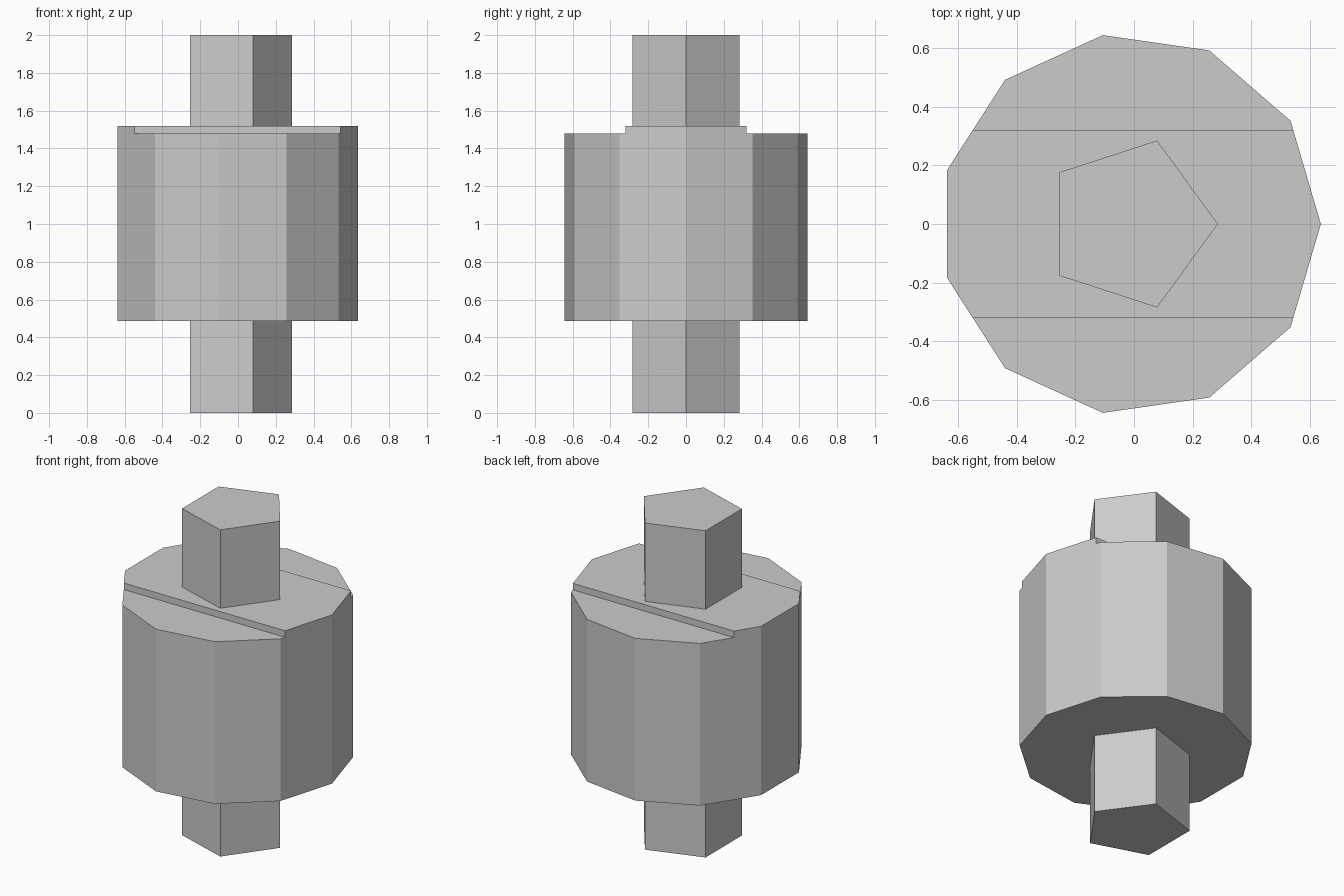
import bpy
from mathutils import Matrix

cube = bpy.data.objects.get("Cube")
if cube:
    bpy.data.objects.remove(cube, do_unlink=True)

CENTRE_X = -0.0135
BOTTOM, SHOULDER, TOP = 0.487, 1.48, 1.52
RIDGE = 0.32

# Single grey finish
grey = bpy.data.materials.new("light_grey")
grey.use_nodes = True
colour = (0.6, 0.6, 0.6, 1)
grey.diffuse_color = colour
grey.node_tree.nodes["Principled BSDF"].inputs["Base Color"].default_value = colour


def prism(name, sides, radius, z0, z1):
    """Flat-sided upright prism with one corner pointing to +x."""
    bpy.ops.mesh.primitive_cylinder_add(
        vertices=sides, radius=radius, depth=z1 - z0, location=(0, 0, 0))
    obj = bpy.context.object
    obj.name = name
    # The primitive's first corner points to +y; turn it to +x
    obj.data.transform(Matrix.Rotation(-1.5707963, 4, "Z"))
    obj.data.transform(Matrix.Translation((CENTRE_X, 0, (z0 + z1) / 2)))
    obj.data.materials.clear()
    obj.data.materials.append(grey)
    return obj


# Eleven-sided drum, and the five-sided shaft running through it
drum = prism("drum", 11, 0.65, BOTTOM, TOP)
shaft = prism("shaft", 5, 0.299, 0, 2)

# Lower the top on both sides, leaving a raised band across the middle
for side in (-1, 1):
    bpy.ops.mesh.primitive_cube_add(
        size=1, location=(0, side * (RIDGE + 0.5), SHOULDER + 0.5))
    cutter = bpy.context.object
    cutter.name = "shoulder_cutter"
    cutter.scale = (2, 1, 1)
    cutter.hide_render = True
    cutter.data.materials.append(grey)
    bpy.context.view_layer.objects.active = drum
    cut = drum.modifiers.new("shoulder", "BOOLEAN")
    cut.operation = "DIFFERENCE"
    cut.solver = "EXACT"
    cut.object = cutter
    bpy.ops.object.modifier_apply(modifier=cut.name)
    bpy.data.objects.remove(cutter, do_unlink=True)
